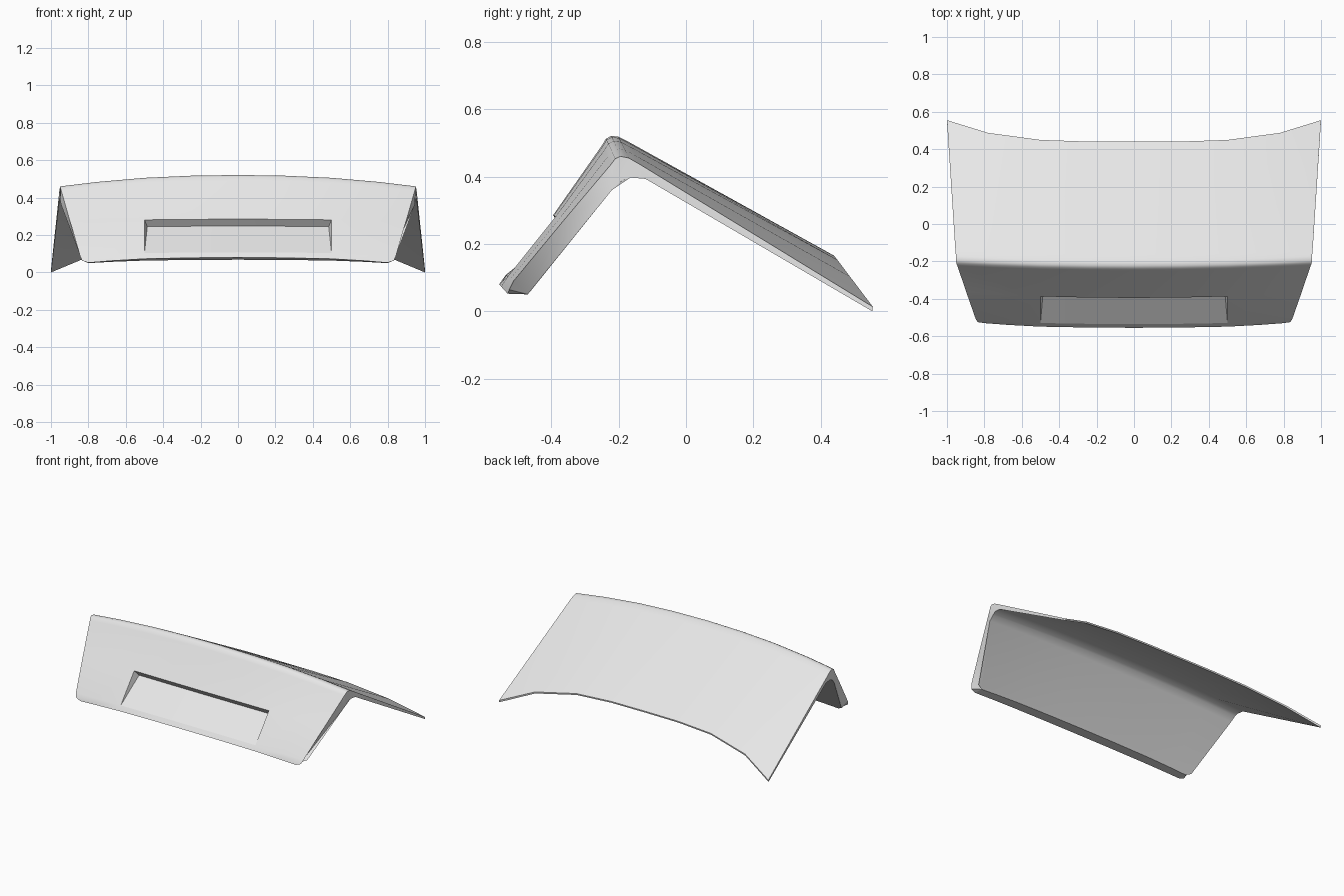
import bpy
import bmesh
import math

default_cube = bpy.data.objects.get("Cube")
if default_cube:
    bpy.data.objects.remove(default_cube, do_unlink=True)

# One pale grey paint
paint = bpy.data.materials.new("pale_grey_paint")
paint.use_nodes = True
colour = (0.8, 0.8, 0.8, 1.0)
paint.diffuse_color = colour
paint.node_tree.nodes["Principled BSDF"].inputs["Base Color"].default_value = colour

# Profile rows: centre y, centre z, side y, side z, half width
OUTER = [
    (-.555, .08, -.53, .052, .80),
    (-.55, .087, -.525, .064, .834),
    (-.535, .108, -.512, .09, .845),
    (-.395, .285, -.363, .27, .897),
    (-.25, .492, -.222, .437, .945),
    (-.238, .512, -.21, .453, .95),
    (-.222, .521, -.195, .46, .951),
    (-.2, .518, -.17, .455, .952),
    (-.165, .5, -.14, .438, .955),
    (.44, .165, .555, .013, 1.0),
]
INNER = [
    (.438, .155, .553, 0, 1.0),
    (-.12, .42, -.12, .393, .955),
    (-.165, .427, -.165, .397, .952),
    (-.195, .417, -.19, .388, .951),
    (-.225, .385, -.22, .36, .945),
    (-.458, .085, -.458, .064, .834),
    (-.47, .068, -.47, .05, .80),
]
COLUMNS = [-1, -.78, -.5, -.25, 0, .25, .5, .78, 1]
RECESS_BOTTOM, RECESS_TOP = 2, 3
RECESS_EDGE = .5


def place(row, column):
    """Bow a profile row across the width of the panel."""
    y0, z0, y1, z1, half = row
    c = abs(column)
    x = c if c <= RECESS_EDGE else RECESS_EDGE + (c - RECESS_EDGE) * (half - RECESS_EDGE) / (1 - RECESS_EDGE)
    power = 3.6 if y0 > 0 else 2      # the rear edge sweeps down mostly near its corners
    bow = c ** power
    return (math.copysign(x, column), y0 + (y1 - y0) * bow, z0 + (z1 - z0) * bow)


def build_lid():
    bm = bmesh.new()
    profile = OUTER + INNER
    count = len(profile)
    rings = [[bm.verts.new(place(row, c)) for row in profile] for c in COLUMNS]

    # Deep upper edge of the recess floor
    floor_top = {}
    for i, c in enumerate(COLUMNS):
        if abs(c) <= RECESS_EDGE:
            x, y, z = place(OUTER[RECESS_TOP], c)
            floor_top[i] = bm.verts.new((x * .97, y + .03, z - .037))

    # Skin, with the recess let into the front face
    recess_faces = []
    for i in range(len(COLUMNS) - 1):
        a, b = rings[i], rings[i + 1]
        for j in range(count):
            k = (j + 1) % count
            if j == RECESS_BOTTOM and i in floor_top and i + 1 in floor_top:
                p, q = floor_top[i], floor_top[i + 1]
                recess_faces.append(bm.faces.new((a[j], b[j], q, p)))
                recess_faces.append(bm.faces.new((p, q, b[k], a[k])))
            else:
                bm.faces.new((a[j], b[j], b[k], a[k]))

    # Triangular recess cheeks
    for i in (min(floor_top), max(floor_top)):
        ring = rings[i]
        recess_faces.append(bm.faces.new((ring[RECESS_BOTTOM], ring[RECESS_TOP], floor_top[i])))

    # Side edges
    caps = [bm.faces.new(rings[0]), bm.faces.new(rings[-1])]
    rims = {edge for face in caps for edge in face.edges}
    bmesh.ops.triangulate(bm, faces=caps)

    # Crisp rims and recess border
    recess_set = set(recess_faces)
    for edge in rims:
        edge.smooth = False
    for face in recess_faces:
        for edge in face.edges:
            if any(f not in recess_set for f in edge.link_faces):
                edge.smooth = False

    bmesh.ops.recalc_face_normals(bm, faces=bm.faces)
    mesh = bpy.data.meshes.new("trunk_lid")
    bm.to_mesh(mesh)
    bm.free()
    mesh.materials.append(paint)
    lid = bpy.data.objects.new("trunk_lid", mesh)
    bpy.context.collection.objects.link(lid)
    return lid


lid = build_lid()
bpy.ops.object.select_all(action="DESELECT")
lid.select_set(True)
bpy.context.view_layer.objects.active = lid
bpy.ops.object.shade_smooth_by_angle(angle=math.radians(42), keep_sharp_edges=True)
